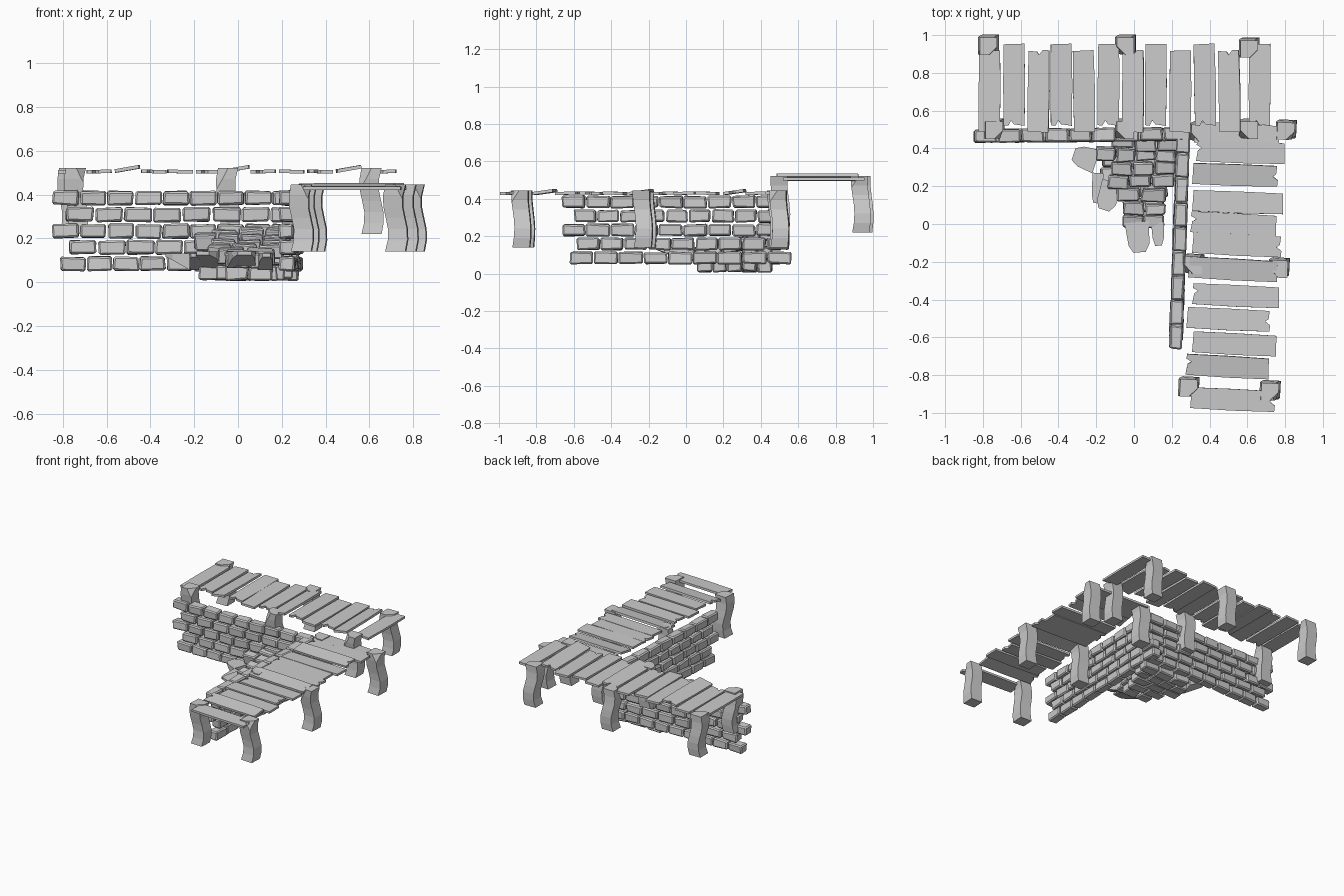
import bpy, bmesh, random
from math import radians, sin, pi
from mathutils import Matrix, Vector

if "Cube" in bpy.data.objects:
    bpy.data.objects.remove(bpy.data.objects["Cube"])

random.seed(4)


def finish(name, bm, bevel=0.0):
    bmesh.ops.recalc_face_normals(bm, faces=bm.faces[:])
    me = bpy.data.meshes.new(name)
    bm.to_mesh(me)
    bm.free()
    ob = bpy.data.objects.new(name, me)
    bpy.context.collection.objects.link(ob)
    if bevel:
        m = ob.modifiers.new("worn_edges", 'BEVEL')
        m.width, m.segments = bevel, 1
    return ob


def brick(bm, c, size, rot=Matrix(), jit=0.005):
    r = bmesh.ops.create_cube(bm, size=1, matrix=Matrix.Translation(c) @ rot @ Matrix.Diagonal((*size, 1)))
    for v in r['verts']:
        v.co += Vector([random.uniform(-jit, jit) for _ in range(3)])


def wall(name, a, b, rows, thick):
    """Running-bond wall from a to b; rows = (start, end, z) along its length."""
    bm = bmesh.new()
    d = (b - a).normalized()
    rot = Vector((1, 0, 0)).rotation_difference(d).to_matrix().to_4x4()
    for s, e, z in rows:
        n = round((e - s) / 0.126)
        pitch = (e - s) / n
        for i in range(n):
            c = a + d * (s + pitch * (i + .5))
            c.z = z
            brick(bm, c, (pitch - 0.007, thick, 0.064), rot)
    return finish(name, bm, 0.008)


def plank(name, c, length, width, yaw, tilt=0, notch=0, thick=0.016):
    """Board along local x, with an optional splintered end."""
    bm = bmesh.new()
    l, w = length / 2, width / 2
    pts = [(-l, -w), (0, -w - .002), (l, -w + .003)]
    if notch > 0:
        pts += [(l + .002, -.02), (l - .025, .0), (l - .008, .012)]
    pts += [(l - .004, w), (0, w + .001), (-l + .003, w - .002)]
    if notch < 0:
        pts += [(-l, .03), (-l + .028, .015), (-l + .008, 0)]
    f = bm.faces.new([bm.verts.new((x, y, -thick / 2)) for x, y in pts])
    g = bmesh.ops.extrude_face_region(bm, geom=[f])
    bmesh.ops.translate(bm, vec=(0, 0, thick),
                        verts=[v for v in g['geom'] if isinstance(v, bmesh.types.BMVert)])
    bm.transform(Matrix.Translation(c) @ Matrix.Rotation(radians(yaw), 4, 'Z')
                 @ Matrix.Rotation(radians(tilt), 4, 'X'))
    return finish(name, bm)


def post(name, x, y, z0, z1, yaw, w=0.092):
    """Crooked square timber with one chipped top corner."""
    bm = bmesh.new()
    rings, n = [], 6
    for i in range(n + 1):
        t = i / n
        ox, oy = 0.012 * sin(t * 2 * pi), 0.009 * sin(t * 1.6 * pi)
        h = w / 2 * (1 - .06 * sin(t * pi))
        rings.append([bm.verts.new((ox + sx * h, oy + sy * h, z0 + (z1 - z0) * t))
                      for sx, sy in ((-1, -1), (1, -1), (1, 1), (-1, 1))])
    for a, b in zip(rings, rings[1:]):
        for k in range(4):
            bm.faces.new((a[k], a[(k + 1) % 4], b[(k + 1) % 4], b[k]))
    bm.faces.new(rings[0])
    bm.faces.new(rings[-1])
    s = random.choice((-1, 1))
    bmesh.ops.bisect_plane(bm, geom=bm.verts[:] + bm.edges[:] + bm.faces[:],
                           plane_co=(s * w * .3, -w * .3, z1), plane_no=(s, -1, .45), clear_outer=True)
    bmesh.ops.holes_fill(bm, edges=[e for e in bm.edges if e.is_boundary])
    bm.transform(Matrix.Translation((x, y, 0)) @ Matrix.Rotation(radians(yaw), 4, 'Z'))
    return finish(name, bm)


# Back walkway: boards run along y
starts = [-.82, -.69, -.56, -.44, -.32, -.19, -.06, .06, .19, .32, .45, .61]
for i, x in enumerate(starts):
    y0, y1 = (.485, .92) if i % 2 == 0 else (.52, .955)
    tilted = i % 4 == 2
    plank(f"back_plank_{i}", (x + .055, (y0 + y1) / 2, .517 if tilted else .505),
          y1 - y0, .113, 90 + random.uniform(-1.2, 1.2),
          -10 if tilted else random.uniform(-2, 2), (0, -1, 1, -1)[i % 4])
for i, (x, y) in enumerate([(-.77, .95), (-.045, .95), (.61, .935),
                            (-.74, .505), (-.045, .505), (.61, .505)]):
    post(f"back_post_{i}", x, y, .22, .522, 0)

# Right walkway: boards run along x, slightly skewed
boards = [(.475, .32, .77), (.38, .33, .80), (.26, .31, .76), (.115, .31, .79), (0, .30, .755),
          (-.11, .31, .78), (-.24, .29, .76), (-.38, .31, .77), (-.505, .28, .72),
          (-.635, .31, .755), (-.755, .275, .715), (-.93, .30, .745)]
for i, (y, x0, x1) in enumerate(boards):
    plank(f"right_plank_{i}", ((x0 + x1) / 2, y, .436 if i % 4 == 2 else .43), x1 - x0, .112,
          -3 + random.uniform(-.8, .8), 8 if i % 4 == 2 else random.uniform(-2, 2), (0, -1, 1)[i % 3])
for i, (x, y) in enumerate([(.29, -.86), (.72, -.88), (.315, -.21), (.768, -.23),
                            (.35, .49), (.805, .5)]):
    post(f"right_post_{i}", x, y, .14, .445, -3)

# Stone walls meeting at the corner
zs = [.084, .159, .233, .308, .384]
wall("back_wall", Vector((-.85, .466, 0)), Vector((.28, .476, 0)),
     [(s, 1.13, z) for s, z in zip((.035, .075, 0, .06, 0), zs)], .07)
wall("right_wall", Vector((.22, -.665, 0)), Vector((.262, .5, 0)),
     [(s, e, z) for s, e, z in zip((.04, .08, 0, .065, 0), (1.23, 1.22, 1.17, 1.17, 1.17), zs)], .068)

# Corner masonry: sloped courses over a narrower base
bm = bmesh.new()
courses = [(.43, -.12, .24, .21), (.365, -.2, .22, .185), (.295, -.12, .22, .16),
           (.225, -.14, .21, .14), (.155, -.1, .17, .12), (.085, -.06, .17, .11), (.02, -.06, .16, .10)]
for k, (y, x0, x1, z) in enumerate(courses):
    n = max(2, round((x1 - x0) / .115))
    p = (x1 - x0) / n
    for i in range(n):
        brick(bm, (x0 + p * (i + .5), y + random.uniform(-.008, .008), z), (p - .006, .066, .065),
              Matrix.Rotation(radians(8), 4, 'X'), .007)
for y, x0, x1 in [(.42, -.12, .28), (.34, -.17, .25), (.26, -.18, .22), (.18, -.1, .18), (.1, -.06, .16)]:
    n = round((x1 - x0) / .12)
    p = (x1 - x0) / n
    for z in ((.042, .11) if y > .3 else (.042,)):
        for i in range(n):
            brick(bm, (x0 + p * (i + .5), y, z), (p - .006, .075, .064), jit=.006)
finish("corner_masonry", bm, .007)

# Tapered stones jutting out of the corner, undersides sloping up to the tip
bm = bmesh.new()
for x, y, tx, ty, w, z in [(.015, .01, .03, -.15, .13, .14), (.125, .01, .13, -.115, .07, .13),
                           (-.11, .22, -.16, .075, .12, .14), (-.19, .27, -.2, .11, .06, .13),
                           (-.2, .33, -.32, .37, .13, .13)]:
    a, t = Vector((x, y, z)), Vector((tx, ty, z))
    d = (t - a).normalized()
    side = Vector((-d.y, d.x, 0)) * w / 2
    drop = Vector((0, 0, .075))
    bk = [a + side, a - side, a - side - drop, a + side - drop]
    m = t - d * .04
    md = [m + side * .85, m - side * .85, m - side * .8 - drop * .4, m + side * .8 - drop * .4]
    tp = [t + side * .5, t - side * .5, t - side * .5 - drop * .2, t + side * .5 - drop * .2]
    rings = [[bm.verts.new(v) for v in r] for r in (bk, md, tp)]
    for r, q in zip(rings, rings[1:]):
        for k in range(4):
            bm.faces.new((r[k], r[(k + 1) % 4], q[(k + 1) % 4], q[k]))
    bm.faces.new(rings[0])
    bm.faces.new(rings[-1])
finish("corner_tapered_stones", bm)
